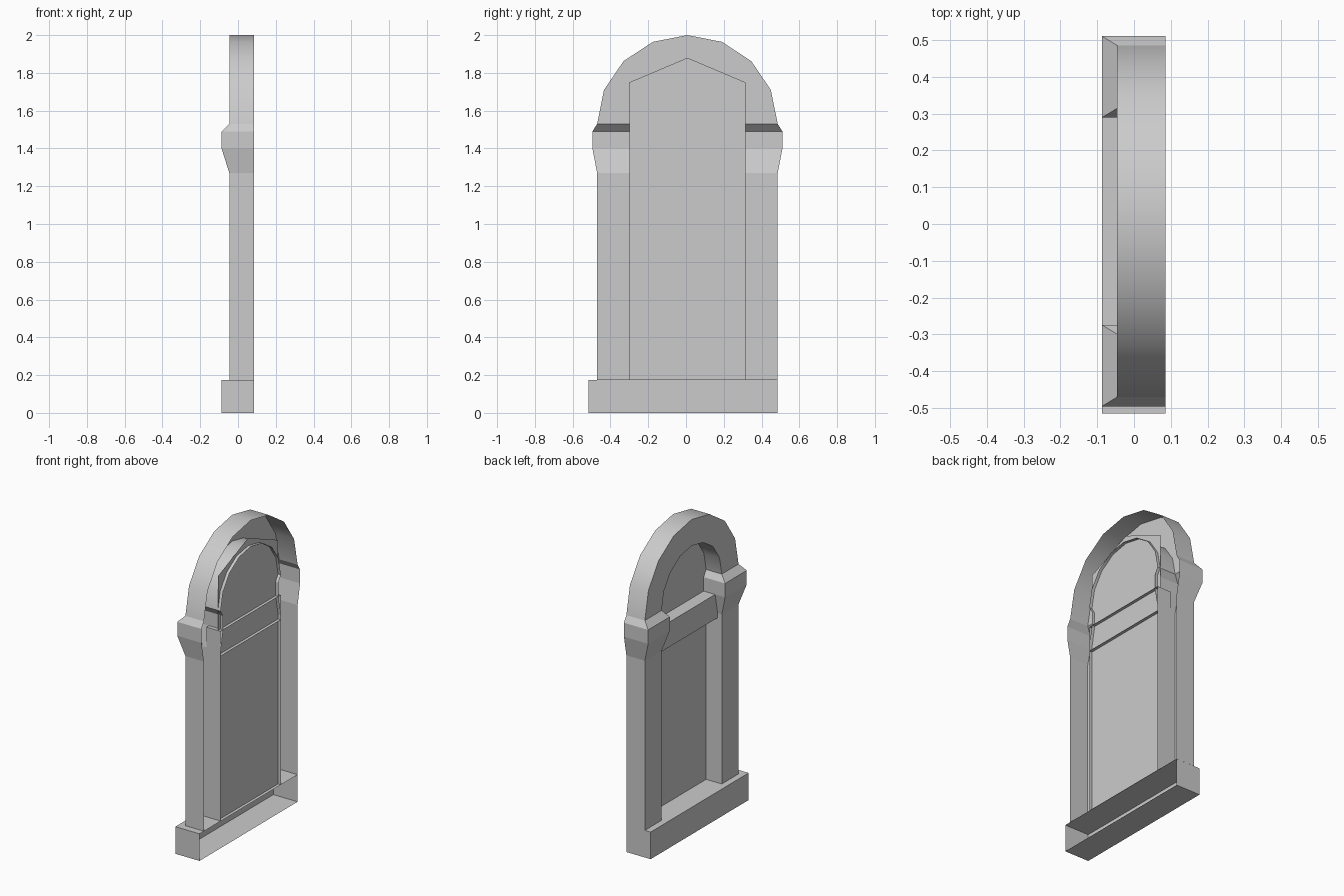
import bpy
import bmesh
import math
from mathutils import Vector

cube = bpy.data.objects.get("Cube")
if cube:
    bpy.data.objects.remove(cube, do_unlink=True)

# One stone colour for everything
stone = bpy.data.materials.new("grey_stone")
stone.use_nodes = True
stone.diffuse_color = (0.6, 0.6, 0.6, 1)
stone.node_tree.nodes["Principled BSDF"].inputs["Base Color"].default_value = (0.6, 0.6, 0.6, 1)

MID_Y = 0.0075                   # centre line of the opening
FRONT, BACK = -0.046, 0.086      # depth of the frame
OUTER, INNER = 0.478, 0.307      # half widths of the frame
BASE_TOP, SPRING, TOP = 0.175, 1.53, 2.0


def finish(name, bm):
    mesh = bpy.data.meshes.new(name)
    bm.to_mesh(mesh)
    bm.free()
    mesh.materials.append(stone)
    obj = bpy.data.objects.new(name, mesh)
    bpy.context.collection.objects.link(obj)
    return obj


def loft(name, stations):
    """Open-backed channel; each station is (outer yz, inner yz, front x)."""
    bm = bmesh.new()
    rows = []
    for (oy, oz), (iy, iz), front in stations:
        section = [(BACK, oy, oz), (front, oy, oz), (front, iy, iz), (BACK, iy, iz)]
        rows.append([bm.verts.new((x, y + MID_Y, z)) for x, y, z in section])
    for a, b in zip(rows, rows[1:]):
        for i in range(3):
            bm.faces.new((a[i], a[i + 1], b[i + 1], b[i]))
    return finish(name, bm)


def open_box(name, x, y, z):
    """Box without its back (+x) side."""
    bm = bmesh.new()
    bmesh.ops.create_cube(bm, size=1)
    for v in bm.verts:
        v.co = Vector([lo + (c + 0.5) * (hi - lo) for c, (lo, hi) in zip(v.co, (x, y, z))])
    bm.normal_update()
    back = [f for f in bm.faces if f.normal.x > 0.9]
    bmesh.ops.delete(bm, geom=back, context='FACES')
    return finish(name, bm)


# Piers with flared capitals: (height, flare amount)
levels = [(BASE_TOP, 0), (1.27, 0), (1.40, 1), (1.49, 1), (SPRING, 0)]
for name, side in (("left_pier", 1), ("right_pier", -1)):
    stations = []
    for z, flare in levels[::side]:
        stations.append(((side * (OUTER + 0.025 * flare), z),
                         (side * (INNER - 0.025 * flare), z),
                         FRONT - 0.041 * flare))
    loft(name, stations)

# Round arch in eight segments
stations = []
for i in range(9):
    a = math.pi * i / 8
    c, s = math.cos(a), math.sin(a)
    stations.append(((OUTER * c, SPRING + (TOP - SPRING) * s),
                     (INNER * c, SPRING + 0.3 * s), FRONT))
arch = loft("arch", stations)
bpy.ops.object.select_all(action='DESELECT')
arch.select_set(True)
bpy.context.view_layer.objects.active = arch
bpy.ops.object.shade_smooth_by_angle(angle=math.radians(30))

# Sill and crossbar
open_box("sill", (-0.087, BACK), (-0.515, 0.485), (0, BASE_TOP))
open_box("crossbar", (-0.016, BACK), (MID_Y - INNER, MID_Y + INNER), (1.24, 1.40))

# Pointed panel behind the opening
bm = bmesh.new()
outline = [(-INNER, BASE_TOP), (-INNER, 1.75), (0, 1.88), (INNER, 1.75), (INNER, BASE_TOP)]
bm.faces.new([bm.verts.new((0.066, y + MID_Y, z)) for y, z in outline])
bm.normal_update()
for f in bm.faces:
    if f.normal.x > 0:
        f.normal_flip()
finish("panel", bm)
